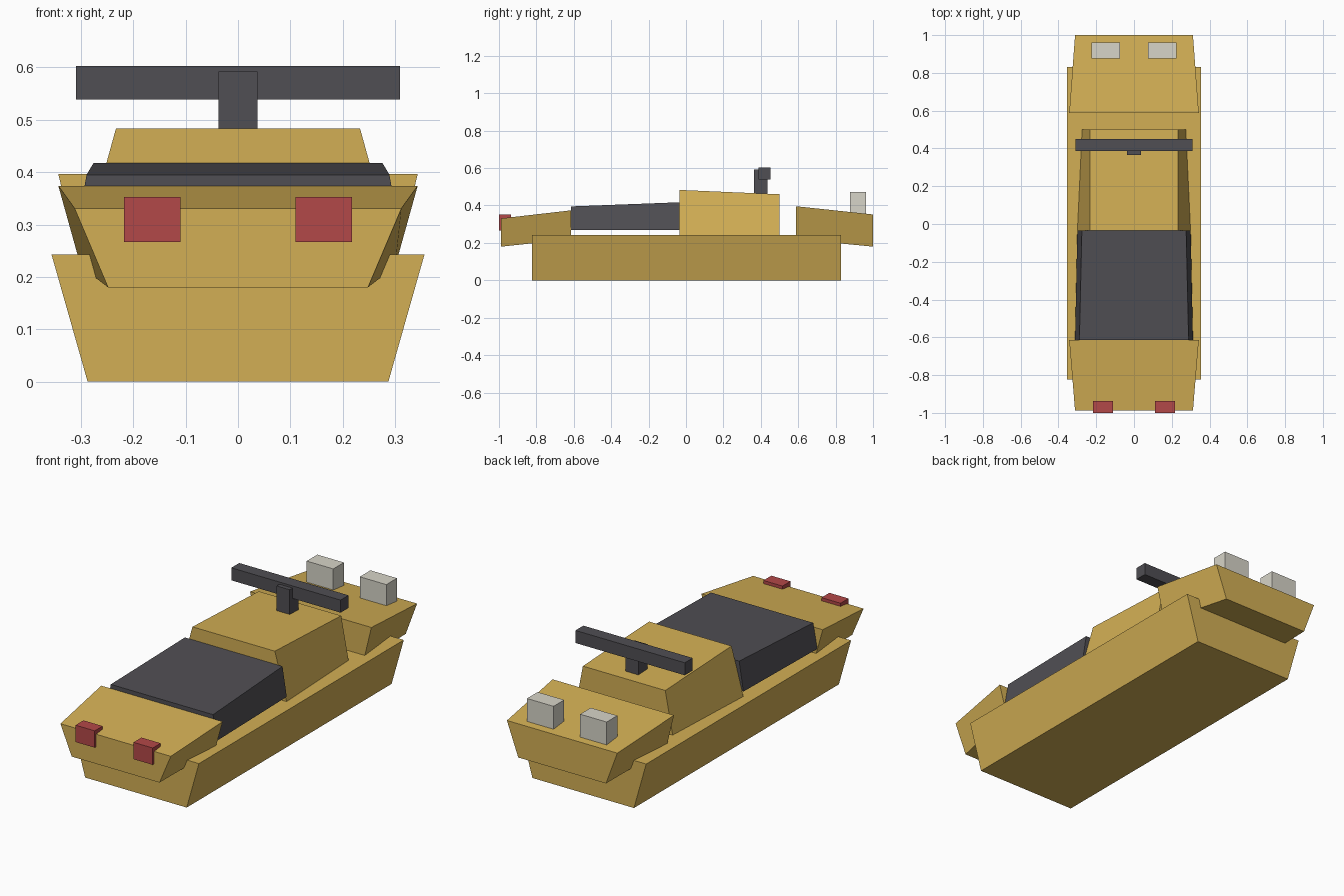
import bpy, bmesh

if "Cube" in bpy.data.objects:
    bpy.data.objects.remove(bpy.data.objects["Cube"])


def material(name, rgb):
    m = bpy.data.materials.new(name)
    m.diffuse_color = (*rgb, 1)
    m.use_nodes = True
    m.node_tree.nodes["Principled BSDF"].inputs["Base Color"].default_value = m.diffuse_color
    return m


GOLD = material("gold_paint", (0.65, 0.43, 0.09))
DARK = material("dark_grey", (0.08, 0.077, 0.087))
RED = material("red_lamp", (0.45, 0.065, 0.065))
PALE = material("pale_grey", (0.68, 0.66, 0.58))


def loft(name, mat, front, back, x=0):
    """Join two trapezoids, each (y, z_bottom, half_bottom, z_top, half_top)."""
    bm = bmesh.new()
    rings = []
    for y, z0, w0, z1, w1 in (front, back):
        rings.append([bm.verts.new((x + px, y, z)) for px, z in
                      ((-w0, z0), (w0, z0), (w1, z1), (-w1, z1))])
    a, b = rings
    bm.faces.new(a)
    bm.faces.new(b[::-1])
    for i in range(4):
        j = (i + 1) % 4
        bm.faces.new((a[j], a[i], b[i], b[j]))
    bmesh.ops.recalc_face_normals(bm, faces=bm.faces)
    mesh = bpy.data.meshes.new(name)
    bm.to_mesh(mesh)
    bm.free()
    mesh.materials.append(mat)
    obj = bpy.data.objects.new(name, mesh)
    bpy.context.collection.objects.link(obj)
    return obj


def box(name, mat, half, y0, y1, z0, z1, x=0):
    return loft(name, mat, (y0, z0, half, z1, half), (y1, z0, half, z1, half), x)


# Lower hull with flared sides
loft("hull", GOLD, (-0.824, 0, 0.287, 0.243, 0.356), (0.83, 0, 0.287, 0.243, 0.356))

# Sloping end decks
loft("front_deck", GOLD, (-0.988, 0.18, 0.248, 0.331, 0.312), (-0.614, 0.22, 0.30, 0.374, 0.343))
loft("rear_deck", GOLD, (0.587, 0.22, 0.30, 0.396, 0.343), (1.0, 0.18, 0.248, 0.352, 0.312))

# Cabin and the dark cover in front of it
loft("cabin", GOLD, (-0.035, 0.241, 0.30, 0.483, 0.233), (0.50, 0.241, 0.275, 0.46, 0.233))
loft("cover", DARK, (-0.614, 0.268, 0.312, 0.395, 0.289), (-0.035, 0.268, 0.30, 0.417, 0.276))

# Post and crossbar on the roof
box("roof_post", DARK, 0.037, 0.364, 0.437, 0.45, 0.592)
box("roof_bar", DARK, 0.309, 0.387, 0.451, 0.539, 0.603)

# Paired lamps in front and boxes at the back
for side, s in (("left", -1), ("right", 1)):
    box(f"front_lamp_{side}", RED, 0.054, -1.0, -0.936, 0.267, 0.353, s * 0.164)
    box(f"rear_box_{side}", PALE, 0.075, 0.876, 0.962, 0.345, 0.473, s * 0.15)
